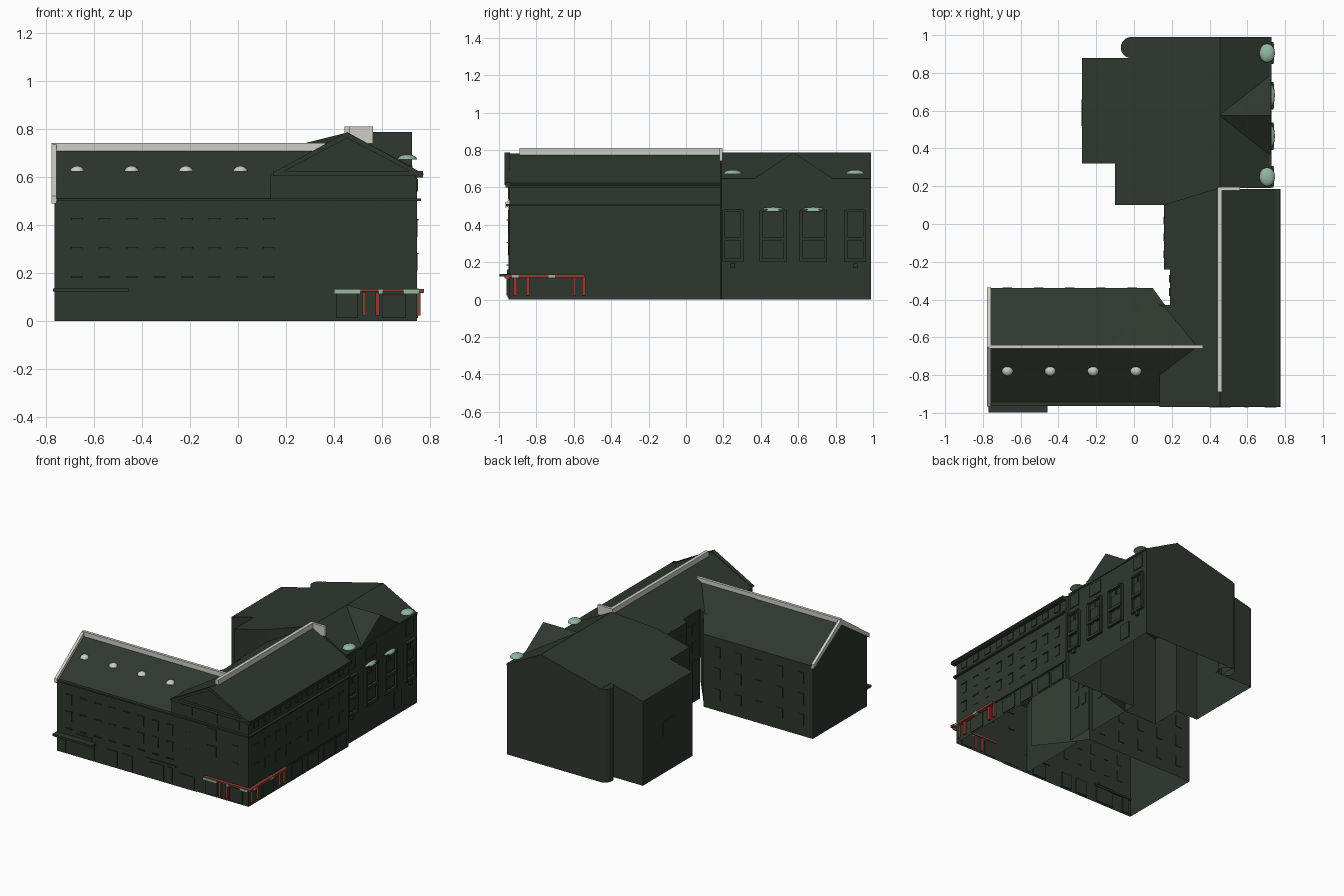
import bpy, bmesh, math

if "Cube" in bpy.data.objects:
    bpy.data.objects.remove(bpy.data.objects["Cube"])


def material(name, rgb):
    m = bpy.data.materials.new(name)
    m.diffuse_color = (*rgb, 1)
    m.use_nodes = True
    m.node_tree.nodes["Principled BSDF"].inputs["Base Color"].default_value = m.diffuse_color
    return m


DARK = material("dark_green", (0.028, 0.038, 0.028))
WHITE = material("off_white", (0.62, 0.62, 0.58))
RED = material("brick_red", (0.30, 0.045, 0.028))
MINT = material("pale_green", (0.30, 0.48, 0.36))


def finish(name, bm, mat):
    bmesh.ops.recalc_face_normals(bm, faces=bm.faces)
    me = bpy.data.meshes.new(name)
    bm.to_mesh(me)
    bm.free()
    me.materials.append(mat)
    ob = bpy.data.objects.new(name, me)
    bpy.context.collection.objects.link(ob)
    return ob


def prism(name, top, skip=()):
    """Hollow building shell, open below: plan points with roof heights."""
    bm = bmesh.new()
    up = [bm.verts.new(p) for p in top]
    low = [bm.verts.new((p[0], p[1], 0)) for p in top]
    bm.faces.new(up)
    n = len(top)
    for i in range(n):
        if i not in skip:
            j = (i + 1) % n
            bm.faces.new((low[i], low[j], up[j], up[i]))
    return finish(name, bm, DARK)


def extrude(name, prof, axis, a, b, caps=(True, True), closed=False, mat=DARK):
    """Sweep a (u, z) profile along x or y."""
    bm = bmesh.new()
    ring = lambda t: [bm.verts.new((t, u, z) if axis == 'x' else (u, t, z)) for u, z in prof]
    r0, r1 = ring(a), ring(b)
    n = len(prof)
    for i in range(n if closed else n - 1):
        j = (i + 1) % n
        bm.faces.new((r0[i], r0[j], r1[j], r1[i]))
    for use, r in zip(caps, (r0, r1)):
        if use:
            bm.faces.new(r)
    return finish(name, bm, mat)


def boxes(name, items, mat=DARK):
    """Many boxes (x0, x1, y0, y1, z0, z1) in one object."""
    bm = bmesh.new()
    for x0, x1, y0, y1, z0, z1 in items:
        vs = bmesh.ops.create_cube(bm, size=1)['verts']
        for v in vs:
            v.co = (x1 if v.co.x > 0 else x0, y1 if v.co.y > 0 else y0, z1 if v.co.z > 0 else z0)
    return finish(name, bm, mat)


def dome(name, loc, size, mat):
    """Half ellipsoid roof vent or canopy."""
    bm = bmesh.new()
    bmesh.ops.create_uvsphere(bm, u_segments=16, v_segments=8, radius=1)
    bmesh.ops.bisect_plane(bm, geom=bm.verts[:] + bm.edges[:] + bm.faces[:], plane_co=(0, 0, 0),
                           plane_no=(0, 0, -1), clear_outer=True)
    edges = [e for e in bm.edges if e.is_boundary]
    bmesh.ops.holes_fill(bm, edges=edges)
    for v in bm.verts:
        v.co = [l + c * s for l, c, s in zip(loc, v.co, size)]
    return finish(name, bm, mat)


T = 0.006  # relief of windows and trims
south = lambda y, u, z0, z1, w: (u - w / 2, u + w / 2, y - T, y + T, z0, z1)
east = lambda x, u, z0, z1, w: (x - T, x + T, u - w / 2, u + w / 2, z0, z1)

# --- West wing: gabled shell plus its junction with the corner wing
YF, YR, YB = -0.95, -0.65, -0.34
extrude("west_wing", [(YF, 0), (YF, .505), (YR, .715), (YB, .52), (YB, 0)], 'x', -.765, .10, (True, False))
extrude("west_wing_front_end", [(YF, 0), (YF, .505), (YR, .715)], 'x', .10, .34, (False, False))
prism("inner_corner", [(-.11, YR, .716), (.10, YB, .52), (.165, -.43, .62), (.34, YR, .716)], skip=(0, 3))
boxes("west_ridge_cap", [(-.77, .365, YR - .01, YR + .01, .705, .742)], WHITE)
extrude("west_gable_coping", [(-.965, .52), (YR, .742), (-.335, .535), (-.335, .505), (YR, .70), (-.965, .49)],
        'x', -.777, -.757, closed=True, mat=WHITE)
for i in range(4):
    dome("roof_vent", (-.67 + .2267 * i, -.775, .622), (.03, .03, .024), WHITE)

# --- Corner wing: steep gable in three depths on the courtyard side
for k, (y0, y1, xw) in enumerate([(-.945, -.43, .135), (-.43, -.24, .19), (-.24, .185, .16)]):
    prof = [(.745, 0), (.745, .60), (.775, .61), (.455, .78), (xw, .78 - .53 * (.455 - xw)), (xw, 0)]
    extrude("corner_wing", prof, 'y', y0, y1, (k == 0, k == 2))
boxes("corner_ridge_cap", [(.443, .467, -.89, .19, .77, .81)], WHITE)
boxes("ridge_end_wall", [(.445, .562, .178, .196, .74, .81)], WHITE)
# pediment
extrude("pediment_rake", [(.135, .612), (.455, .787), (.775, .612), (.715, .625), (.455, .762), (.195, .625)],
        'y', -.97, -.94, closed=True)
boxes("cornices", [
    (.145, .77, -.965, -.94, .605, .625), (.74, .772, -.965, .185, .598, .622),
    (-.77, .755, -.963, -.94, .50, .511), (.74, .762, -.96, .185, .50, .511),
    (.74, .752, -.945, .185, .128, .135), (.71, .728, .19, .99, .635, .648)])

# --- Rear block: asymmetric roof around the same ridge line
plan = [(.455, .99), (-.02, .99), (-.02, .88), (-.275, .88), (-.275, .32), (-.10, .32),
        (-.10, .10), (.16, .10), (.455, .19)]
prism("rear_block_west", [(x, y, .785 - .25 * (.455 - x)) for x, y in plan], skip=(8,))
prism("rear_block_east", [(.455, .19, .785), (.722, .19, .645), (.722, .99, .645), (.455, .99, .785)], skip=(3,))
extrude("cross_gable", [(.355, .64), (.575, .787), (.795, .64)], 'x', .455, .726, (False, True))
boxes("gable_sill", [(.71, .727, .355, .795, .632, .642)])
bm = bmesh.new()
bmesh.ops.create_cone(bm, cap_ends=False, segments=24, radius1=.056, radius2=.056, depth=.665)
bmesh.ops.translate(bm, verts=bm.verts, vec=(-.014, .934, .3325))
bmesh.ops.holes_fill(bm, edges=[e for e in bm.edges if all(v.co.z > .6 for v in e.verts)])
finish("round_stair", bm, DARK)

# --- Rear block street side: bays, canopies and round vents
bays = [(.25, .10), (.465, .13), (.68, .13), (.905, .10)]
frames = []
for y, w in bays:
    for s in (-1, 1):
        frames.append((.715, .738, y + s * w / 2 - .008, y + s * w / 2 + .008, .2, .48))
    frames += [(.715, .742, y - w / 2, y + w / 2, z, z + h) for z, h in ((.2, .02), (.315, .02), (.47, .012))]
    frames += [east(.724, y, z, z + .075, w * .7) for z in (.23, .345)]
    frames.append((.715, .73, y - .006, y + .006, .2, .48))
boxes("bay_frames", frames)
for y in (.25, .905):
    dome("round_vent", (.705, y, .672), (.042, .05, .022), MINT)
    boxes("bay_bracket", [(.715, .74, y - .012, y + .012, .168, .195)])
for y in (.465, .68):
    dome("bay_canopy", (.72, y, .474), (.026, .068, .02), MINT)
boxes("rear_block_windows", [east(.722, .465, .525, .615, .115), east(.722, .77, .05, .165, .085),
                             east(.722, .25, .525, .62, .09), east(.722, .905, .525, .62, .09)])

# --- Windows with lintels in regular rows
win = []
for i in range(8):
    x = -.67 + .1143 * i
    for z in (.115, .235, .355):
        if z > .2:
            win.append((x - .02, x + .02, YF - .003, YF + .003, z, z + .07))
        win.append((x - .025, x + .025, YF - .009, YF, z + .067, z + .073))
for z in (.28, .40):
    win.append(south(-.945, .455, z, z + .08, .07))
win += [south(-.945, x, .535, .6, w) for x, w in ((.27, .065), (.455, .09), (.64, .065))]
for x in (.27, .64):
    win += [south(-.945, x, z + .065, z + .072, .05) for z in (.215, .34)]
for i in range(9):
    y = -.86 + .12 * i
    win.append(east(.745, y, .54, .592, .055))
    for z in (.21, .35):
        win += [(.742, .748, y - .02, y + .02, z, z + .07), (.744, .753, y - .025, y + .025, z + .068, z + .074)]
for i in range(5):  # courtyard walls
    x = -.67 + .165 * i
    win += [(x - .025, x + .025, YB - .004, YB + .004, z, z + .075) for z in (.08, .23, .38)]
for y in (-.36, -.29, -.16, -.07, .02):
    xw = .19 if y < -.24 else .16
    win += [(xw - .004, xw + .004, y - .02, y + .02, z, z + .08) for z in (.22, .35, .48)]
win.append((-.279, -.27, .52, .66, .27, .37))
boxes("windows", win)

# --- Ground floor shopfronts and awning
shops = [(-.72, .05, .12), (-.54, .14, .12), (-.335, .09, .12), (-.21, .08, .12), (.025, .11, .12),
         (.13, .035, .12), (.265, .11, .10), (.455, .09, .12), (.65, .10, .11)]
boxes("shopfronts", [south(YF + .002, x, .012, h, w) for x, w, h in shops] +
      [east(.745, y, .012, .115, .12) for y in (-.73, -.4, -.22, -.04, .1)] +
      [south(YF, .055, .13, .142, .24), south(YF, -.55, .142, .162, .12)])
boxes("shop_awning", [(-.77, -.457, -.998, -.94, .122, .136)])

# --- Corner shop: red and pale fascia with red posts
boxes("corner_fascia_red", [(.40, .775, -.968, -.94, .122, .134), (.74, .772, -.968, -.54, .118, .134)], RED)
boxes("corner_fascia_pale", [(x0, x1, -.971, -.945, .112, .130) for x0, x1 in
                             ((.40, .51), (.585, .605), (.69, .755))] +
      [(.745, .775, y, y + .035, .116, .132) for y in (-.93, -.735)], MINT)
boxes("corner_posts", [(x, x + .016, -.96, -.94, .022, .118) for x in (.518, .573)] +
      [(.74, .76, y, y + .018, .022, .12) for y in (-.922, -.856, -.605, -.555)], RED)
